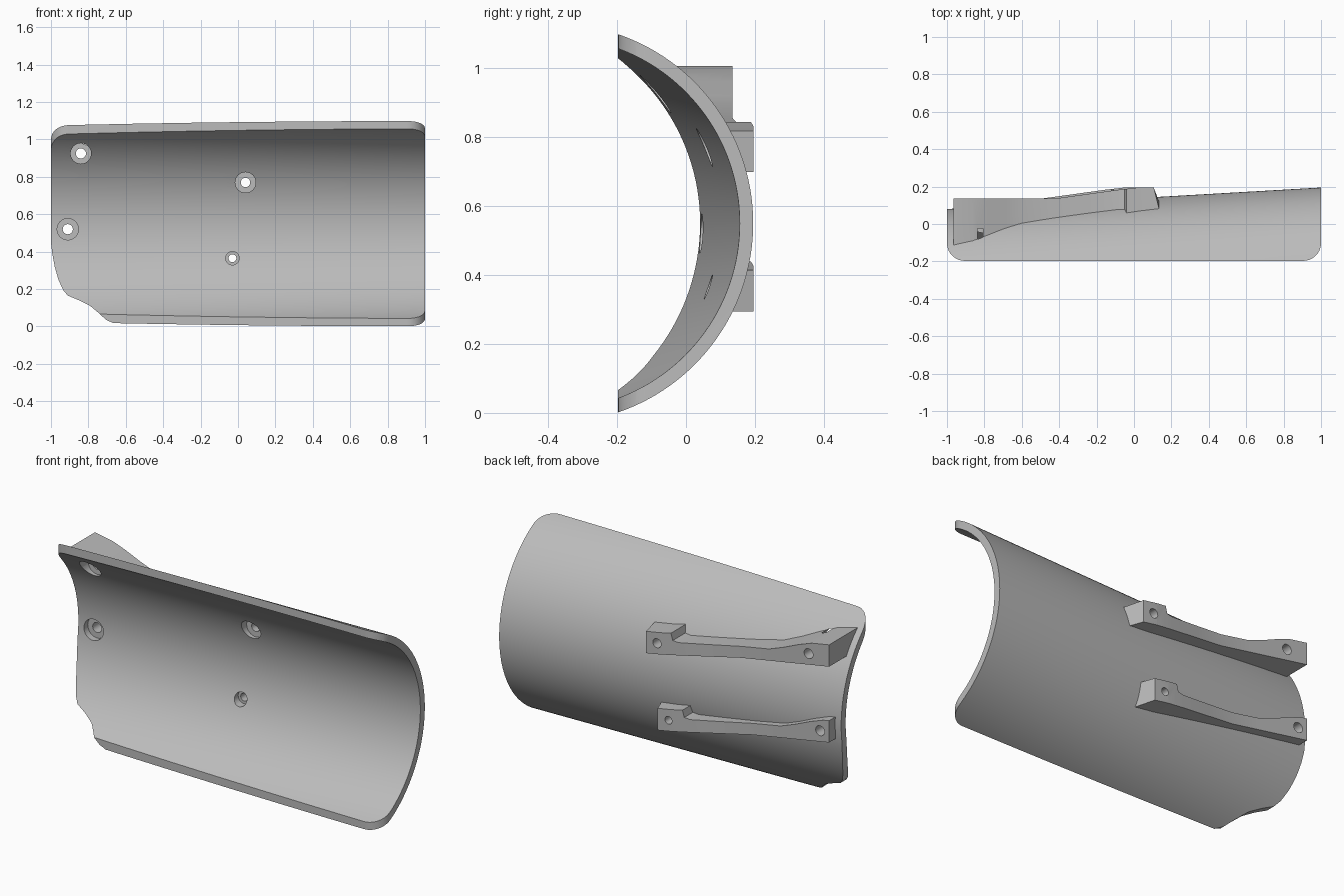
import bpy, bmesh
from math import radians, sin, cos, sqrt, pi

if "Cube" in bpy.data.objects:
    bpy.data.objects.remove(bpy.data.objects["Cube"])

grey = bpy.data.materials.new("plain_grey")
grey.use_nodes = True
grey.diffuse_color = (0.5, 0.5, 0.5, 1)
grey.node_tree.nodes["Principled BSDF"].inputs["Base Color"].default_value = (0.5, 0.5, 0.5, 1)

MID_Z = 0.55
WALL = 0.039
SLANT = -0.176      # rail slope, z per x


def radius(x):
    return 0.6075 - 0.0275 * x


def axis_y(x):
    return -0.47 + 0.085 * x


def surface_y(x, z, inset=0.0):
    return axis_y(x) + sqrt((radius(x) - inset) ** 2 - (z - MID_Z) ** 2)


def loft(name, rings):
    """Solid from closed rings with the same number of points."""
    bm = bmesh.new()
    loops = [[bm.verts.new(p) for p in ring] for ring in rings]
    n = len(loops[0])
    for a, b in zip(loops, loops[1:]):
        for i in range(n):
            j = (i + 1) % n
            bm.faces.new((a[i], a[j], b[j], b[i]))
    bm.faces.new(loops[0])
    bm.faces.new(loops[-1])
    bmesh.ops.recalc_face_normals(bm, faces=bm.faces)
    mesh = bpy.data.meshes.new(name)
    bm.to_mesh(mesh)
    bm.free()
    mesh.materials.append(grey)
    ob = bpy.data.objects.new(name, mesh)
    bpy.context.collection.objects.link(ob)
    return ob


def activate(ob):
    bpy.ops.object.select_all(action='DESELECT')
    ob.select_set(True)
    bpy.context.view_layer.objects.active = ob


def boolean(ob, cutter, operation='DIFFERENCE'):
    activate(ob)
    mod = ob.modifiers.new("cut", 'BOOLEAN')
    mod.operation = operation
    mod.solver = 'EXACT'
    mod.object = cutter
    bpy.ops.object.modifier_apply(modifier=mod.name)


def disc(x, y, z, r, n=32):
    return [(x + r * cos(2 * pi * i / n), y, z + r * sin(2 * pi * i / n)) for i in range(n)]


# Tapered half-round shell, drawn oversize and then trimmed
def shell_ring(x, steps=72):
    span = [radians(-85 + 170 * i / steps) for i in range(steps + 1)]
    r = radius(x)
    outer = [(x, axis_y(x) + r * cos(a), MID_Z + r * sin(a)) for a in span]
    r -= WALL
    inner = [(x, axis_y(x) + r * cos(a), MID_Z + r * sin(a)) for a in reversed(span)]
    return outer + inner


shell = loft("shell", [shell_ring(-1.05 + 2.1 * i / 20) for i in range(21)])

# Trim with rounded front corners
corner = 0.095
outline = [(1, 0.6), (-1, 0.6)]
for side, start in ((-1, 180), (1, 270)):
    for i in range(11):
        a = radians(start + 9 * i)
        outline.append((side * (1 - corner) + corner * cos(a), -0.197 + corner + corner * sin(a)))
trim = loft("trim_cutter", [[(x, y, z) for x, y in outline] for z in (-0.5, 1.6)])
boolean(shell, trim, 'INTERSECT')

# Curved notch at the lower right end
notch_line = [(-0.66, -0.2), (-0.67, 0.02), (-0.705, 0.035), (-0.74, 0.068), (-0.79, 0.11),
              (-0.85, 0.14), (-0.91, 0.165), (-0.935, 0.195), (-0.96, 0.25), (-0.98, 0.32),
              (-0.993, 0.39), (-1.0, 0.45), (-1.2, 0.45), (-1.2, -0.2)]
notch = loft("notch_cutter", [[(x, y, z) for x, z in notch_line] for y in (-1, 1)])
boolean(shell, notch)

# Mounting rails: x along the rail, upper edge offset, back face depth
stations = [(-0.965, 0.06, 0.135), (-0.86, 0.06, 0.135), (-0.78, 0.045, 0.135),
            (-0.69, 0.022, 0.135), (-0.60, 0.004, 0.135), (-0.43, 0.003, 0.135),
            (-0.25, 0.006, 0.16), (-0.085, 0.01, 0.183), (-0.05, 0.02, 0.187),
            (-0.04, 0.06, 0.188), (0.02, 0.06, 0.195), (0.105, 0.06, 0.196)]


def rail(name, shift, centre_z):
    rings = []
    for k, (sx, top, back) in enumerate(stations):
        x = sx if k == 0 else sx + shift
        flare = 0.035 if k == len(stations) - 1 else 0
        z = centre_z + SLANT * x
        lo, hi = z - 0.06, z + top
        rings.append([(x + flare, surface_y(x, lo, 0.02), lo),
                      (x + flare, surface_y(x, hi, 0.02), hi),
                      (x, back, hi), (x, back, lo)])
    return loft(name, rings)


upper_rail = rail("upper_rail", 0.0, 0.777)
lower_rail = rail("lower_rail", -0.07, 0.36)
parts = [shell, upper_rail, lower_rail]
cutters = [trim, notch]

# Screw holes with counterbores from the inner side: x, z, bore, head, depth
for x, z, bore, head, depth, owner in (
        (-0.84, 0.925, 0.027, 0.055, 0.06, upper_rail),
        (0.04, 0.77, 0.025, 0.055, 0.04, upper_rail),
        (-0.91, 0.52, 0.027, 0.057, 0.03, lower_rail),
        (-0.03, 0.365, 0.021, 0.036, 0.03, lower_rail)):
    floor = surface_y(x, z, WALL) + depth
    hole = loft("hole_cutter", [disc(x, -0.6, z, head), disc(x, floor, z, head),
                                disc(x, floor, z, bore), disc(x, 0.5, z, bore)])
    boolean(shell, hole)
    boolean(owner, hole)
    cutters.append(hole)

for cutter in cutters:
    bpy.data.objects.remove(cutter)

for part in parts:
    activate(part)
    bpy.ops.object.shade_smooth_by_angle(angle=radians(25))
